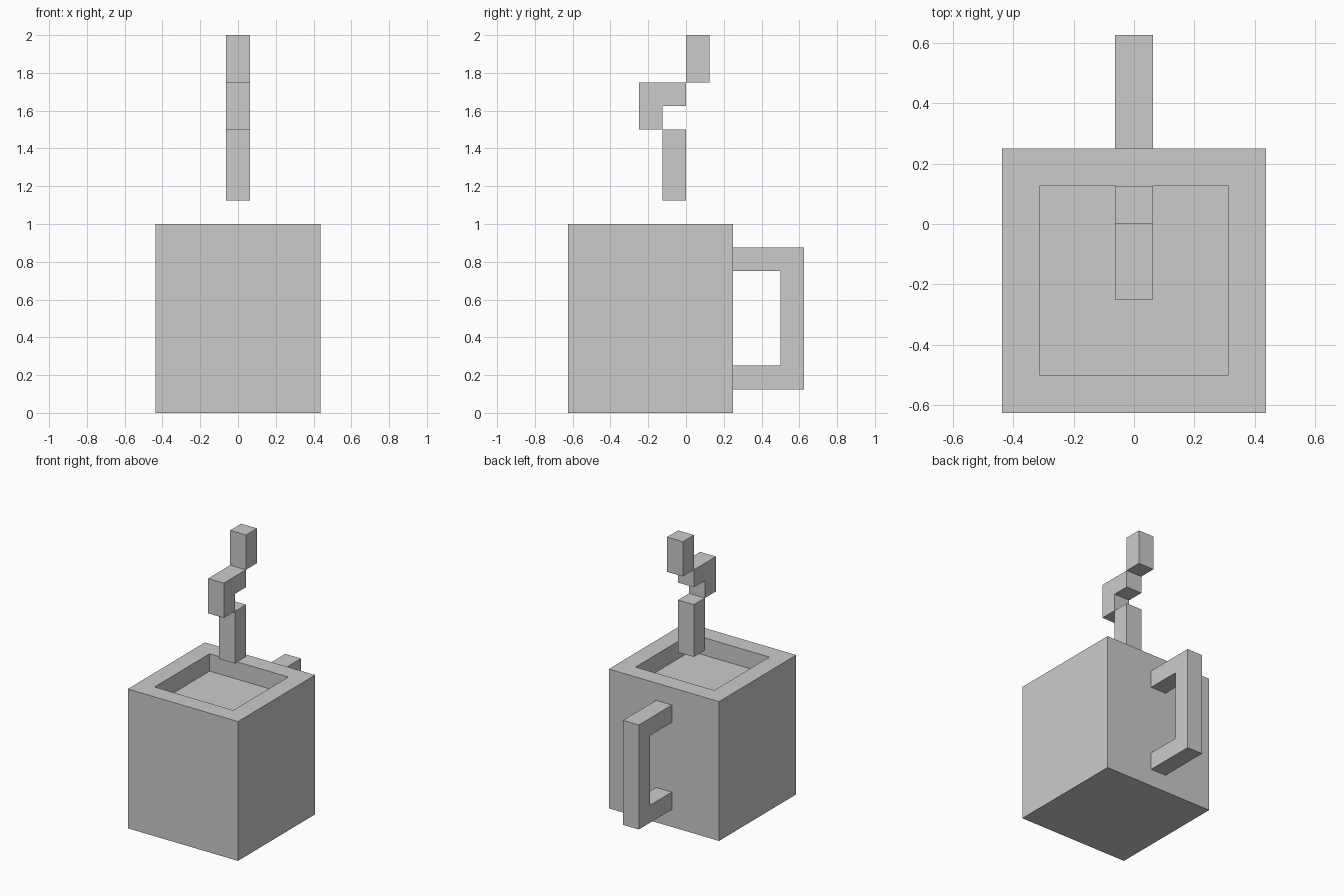
import bpy, bmesh

if "Cube" in bpy.data.objects:
    bpy.data.objects.remove(bpy.data.objects["Cube"])


def finish(name, bm):
    bmesh.ops.recalc_face_normals(bm, faces=bm.faces)
    mesh = bpy.data.meshes.new(name)
    bm.to_mesh(mesh)
    bm.free()
    obj = bpy.data.objects.new(name, mesh)
    bpy.context.collection.objects.link(obj)
    return obj


def extrude_profile(name, points, width=0.125):
    """Extrude a side profile of (y, z) points, centred on x = 0."""
    bm = bmesh.new()
    face = bm.faces.new([bm.verts.new((-width / 2, y, z)) for y, z in points])
    ext = bmesh.ops.extrude_face_region(bm, geom=[face], use_keep_orig=True)
    verts = [g for g in ext["geom"] if isinstance(g, bmesh.types.BMVert)]
    bmesh.ops.translate(bm, verts=verts, vec=(width, 0, 0))
    return finish(name, bm)


def rect(y0, y1, z0, z1):
    return [(y0, z0), (y1, z0), (y1, z1), (y0, z1)]


# Mug body: a block with a shallow recess, whose floor is the drink surface
bm = bmesh.new()
for_body = bmesh.ops.create_cube(bm, size=1)
bmesh.ops.scale(bm, verts=bm.verts, vec=(0.875, 0.875, 1))
bmesh.ops.translate(bm, verts=bm.verts, vec=(0, -0.1875, 0.5))
top = max(bm.faces, key=lambda f: f.calc_center_median().z)
bmesh.ops.inset_region(bm, faces=[top], thickness=0.125, use_even_offset=True)
ext = bmesh.ops.extrude_face_region(bm, geom=[top])
verts = [g for g in ext["geom"] if isinstance(g, bmesh.types.BMVert)]
bmesh.ops.translate(bm, verts=verts, vec=(0, 0, -0.125))
if top.is_valid:
    bmesh.ops.delete(bm, geom=[top], context="FACES_ONLY")
finish("mug_body", bm)

# Handle: square C bracket on the back
extrude_profile("handle", [
    (0.25, 0.125), (0.625, 0.125), (0.625, 0.875), (0.25, 0.875),
    (0.25, 0.75), (0.5, 0.75), (0.5, 0.25), (0.25, 0.25)])

# Steam: three stepped blocks rising from the mug
extrude_profile("steam_lower", rect(-0.125, 0, 1.125, 1.5))
extrude_profile("steam_middle", [
    (-0.25, 1.5), (-0.125, 1.5), (-0.125, 1.625),
    (0, 1.625), (0, 1.75), (-0.25, 1.75)])
extrude_profile("steam_upper", rect(0, 0.125, 1.75, 2))
